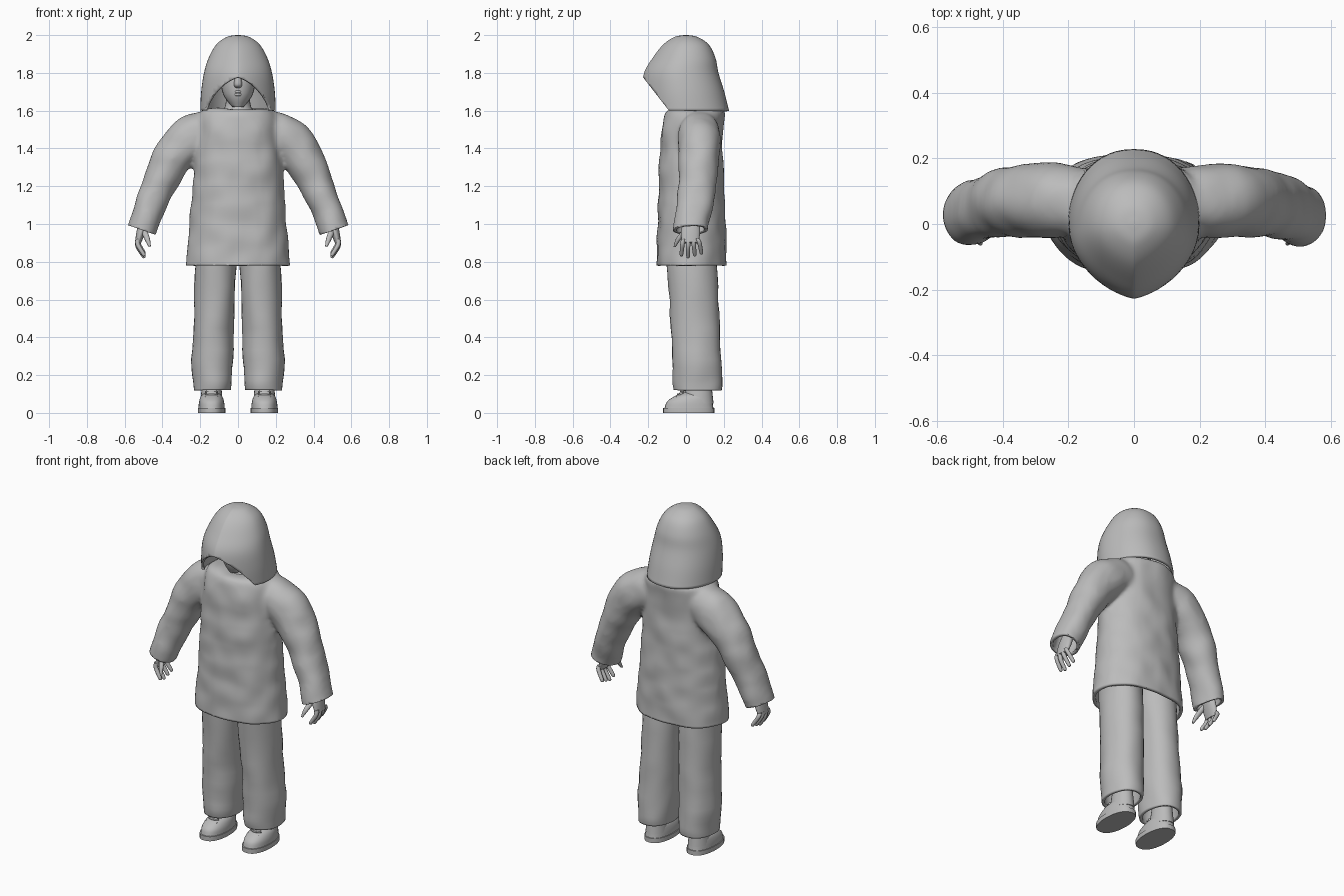
import bpy, bmesh, math
from mathutils import Vector, noise

cube = bpy.data.objects.get("Cube")
if cube:
    bpy.data.objects.remove(cube, do_unlink=True)

shade = .5
grey = bpy.data.materials.new("plain grey")
grey.use_nodes = True
grey.diffuse_color = (shade, shade, shade, 1)
grey.node_tree.nodes["Principled BSDF"].inputs["Base Color"].default_value = grey.diffuse_color


def spline(stations, steps=5):
    """Smooth curve through the stations (x, y, z, radius)."""
    points = [Vector(station) for station in stations]
    last = len(points) - 1
    curve = []
    for i in range(last):
        start, end = points[i], points[i + 1]
        leave = (end - points[max(i - 1, 0)]) / 2
        arrive = (points[min(i + 2, last)] - start) / 2
        for step in range(steps):
            t = step / steps
            ease = t * t * (3 - 2 * t)
            curve.append(start.lerp(end, ease) + leave * (t * (1 - t) ** 2) - arrive * (t * t * (1 - t)))
    return curve + [points[last]]


def loft(bm, stations, depth=(1, 1), sides=24, back=1, front=1, closed=True, side=1):
    """Skin oval rings along a path; depth is the first and last ratio of depth to width,
    back and front are the powers that make each half of the oval squarer or more pointed."""
    curve = spline(stations)
    last = len(curve) - 1
    loops = []
    for i, point in enumerate(curve):
        tangent = (curve[min(i + 1, last)] - curve[max(i - 1, 0)]).to_3d()
        tangent.y = 0
        across = Vector((0, 1, 0)).cross(tangent.normalized())
        ratio = depth[0] + (depth[1] - depth[0]) * i / last
        loop = []
        for k in range(sides):
            angle = math.tau * k / sides
            wide, deep = math.cos(angle), math.sin(angle)
            power = front if deep < 0 else back
            wide = math.copysign(abs(wide) ** power, wide)
            corner = point.to_3d() + across * (point.w * wide)
            corner.y += point.w * ratio * deep
            corner.x *= side
            loop.append(bm.verts.new(corner))
        loops.append(loop)
    for lower, upper in zip(loops, loops[1:]):
        for k in range(sides):
            after = (k + 1) % sides
            bm.faces.new((lower[k], lower[after], upper[after], upper[k]))
    bm.faces.new(loops[-1])
    if closed:
        bm.faces.new(loops[0])


def crumple(bm):
    """Soft cloth folds."""
    bm.normal_update()
    for vert in bm.verts:
        vert.co += vert.normal * noise.noise(vert.co * 9) * .009


def cut(bm, faces, point, normal):
    """Trim the chosen faces on the side the normal points to."""
    edges = {edge for face in faces for edge in face.edges}
    verts = {vert for face in faces for vert in face.verts}
    bmesh.ops.bisect_plane(bm, geom=[*verts, *edges, *faces], plane_co=point,
                           plane_no=normal, clear_outer=True)


def finish(name, bm, thickness=0, mirror=False):
    bmesh.ops.recalc_face_normals(bm, faces=bm.faces[:])
    for face in bm.faces:
        face.smooth = True
    mesh = bpy.data.meshes.new(name)
    bm.to_mesh(mesh)
    bm.free()
    mesh.set_sharp_from_angle(angle=math.radians(60))
    mesh.materials.append(grey)
    part = bpy.data.objects.new(name, mesh)
    bpy.context.collection.objects.link(part)
    if mirror:
        part.modifiers.new("mirror", 'MIRROR')
    if thickness:
        shell = part.modifiers.new("thickness", 'SOLIDIFY')
        shell.thickness = thickness
        shell.offset = -1
    return part


def solid(name, stations, mirror=False, **shape):
    bm = bmesh.new()
    loft(bm, stations, **shape)
    finish(name, bm, mirror=mirror)


# Coat: body and sleeves fused into one skin
bm = bmesh.new()
loft(bm, [(0, .03, .7, .28), (0, .03, 1.1, .25), (0, .03, 1.45, .22),
          (0, .05, 1.59, .2), (0, .06, 1.61, .13)], depth=(.67, .82), sides=40, back=.85, front=.85)
for side in (1, -1):
    loft(bm, [(.06, .06, 1.5, .1), (.22, .07, 1.47, .12), (.33, .07, 1.37, .11),
              (.42, .06, 1.2, .09), (.5, .03, 1, .08), (.54, .02, .88, .07)],
         depth=(.85, 1.3), side=side)
rough = finish("coat_rough", bm)
remesh = rough.modifiers.new("fuse", 'REMESH')
remesh.mode = 'VOXEL'
remesh.voxel_size = .014
relax = rough.modifiers.new("relax", 'SMOOTH')
relax.iterations = 8
bpy.context.view_layer.update()
fused = rough.evaluated_get(bpy.context.evaluated_depsgraph_get())
bm = bmesh.new()
bm.from_mesh(fused.to_mesh())
fused.to_mesh_clear()
bpy.data.objects.remove(rough, do_unlink=True)
crumple(bm)
# Open the hem, then the cuffs
cut(bm, bm.faces[:], (0, 0, .78), (0, 0, -1))
for side in (1, -1):
    forearm = [face for face in bm.faces if face.calc_center_median().x * side > .4]
    cut(bm, forearm, (side / 2, 0, .965), (side * .35, 0, -1))
finish("coat", bm, thickness=.018)

# Trousers: open tubes with a rounded hem
bm = bmesh.new()
loft(bm, [(.135, .06, .12, .1), (.135, .06, .2, .107), (.13, .05, .45, .105),
          (.115, .03, .8, .11), (.11, .03, .9, .11)],
     depth=(1.25, 1.2), sides=32, back=.9, front=.9, closed=False)
crumple(bm)
finish("trousers", bm, thickness=.016, mirror=True)

# Hood: egg section, cut away below the brow
bm = bmesh.new()
loft(bm, [(0, 0, 1.6, .2), (0, -.015, 1.7, .195), (0, -.025, 1.8, .18), (0, -.01, 1.88, .155),
          (0, 0, 1.95, .115), (0, 0, 1.99, .06), (0, 0, 2, .01)],
     depth=(1.14, 1), sides=56, back=.9, front=1.5, closed=False)
cut(bm, bm.faces[:], (0, -.23, 1.78), (0, -.9, -.7))
finish("hood", bm, thickness=.014)

# Head, neck and the visible face
solid("head", [(0, -.03, 1.62, .03), (0, 0, 1.69, .08), (0, .02, 1.8, .09), (0, .02, 1.91, .03)],
      depth=(1.2, 1.2))
solid("neck", [(0, .04, 1.57, .11), (0, .04, 1.62, .07), (0, .03, 1.7, .06)])
solid("nose", [(0, -.09, 1.72, .012), (0, -.1, 1.74, .022), (0, -.1, 1.8, .01)], sides=12)
for name, z in (("upper_lip", 1.7), ("lower_lip", 1.685)):
    solid(name, [(-.036, -.07, z, .003), (0, -.094, z, .008), (.036, -.07, z, .003)],
          depth=(1.4, 1.4), sides=10)

# Hands: palm, four curled fingers and a thumb
solid("palms", [(.49, .03, 1.03, .028), (.51, .025, .97, .025), (.53, .022, .9, .016)],
      depth=(1.2, 2.8), mirror=True)
bm = bmesh.new()
for finger in range(4):
    y = -.014 + .025 * finger
    tip = .82 + .01 * abs(finger - 1)
    spread = .01 * (finger - 1)
    loft(bm, [(.53, y, .92, .013), (.53, y + spread / 2, tip + .06, .012),
              (.5, y + spread, tip + .01, .01), (.495, y + spread, tip, .005)], sides=10)
finish("fingers", bm, mirror=True)
solid("thumbs", [(.5, 0, .97, .016), (.48, -.04, .92, .014), (.467, -.06, .88, .006)],
      sides=10, mirror=True)

# Shoes: flat sole, domed upper, ankle, tongue and laces
sole = dict(sides=32, back=.8, front=.8, mirror=True)
solid("soles", [(.14, .015, 0, .073), (.14, .015, .027, .073)], depth=(1.86, 1.86), **sole)
solid("shoe_uppers", [(.14, .016, .025, .069), (.14, .02, .06, .066), (.14, .04, .09, .055),
                      (.14, .05, .11, .03)], depth=(1.88, 1.7), **sole)
solid("ankles", [(.14, .065, .05, .06), (.14, .07, .2, .046)], depth=(1.35, 1.3), mirror=True)
solid("shoe_tongues", [(.14, -.04, .07, .03), (.14, -.012, .128, .026)], depth=(.5, .4), mirror=True)
bm = bmesh.new()
for lace in range(3):
    y, z = -.058 + lace * .015, .084 + lace * .014
    loft(bm, [(.105, y + .01, z, .004), (.14, y, z, .005), (.175, y + .01, z, .004)], sides=8)
finish("laces", bm, mirror=True)
